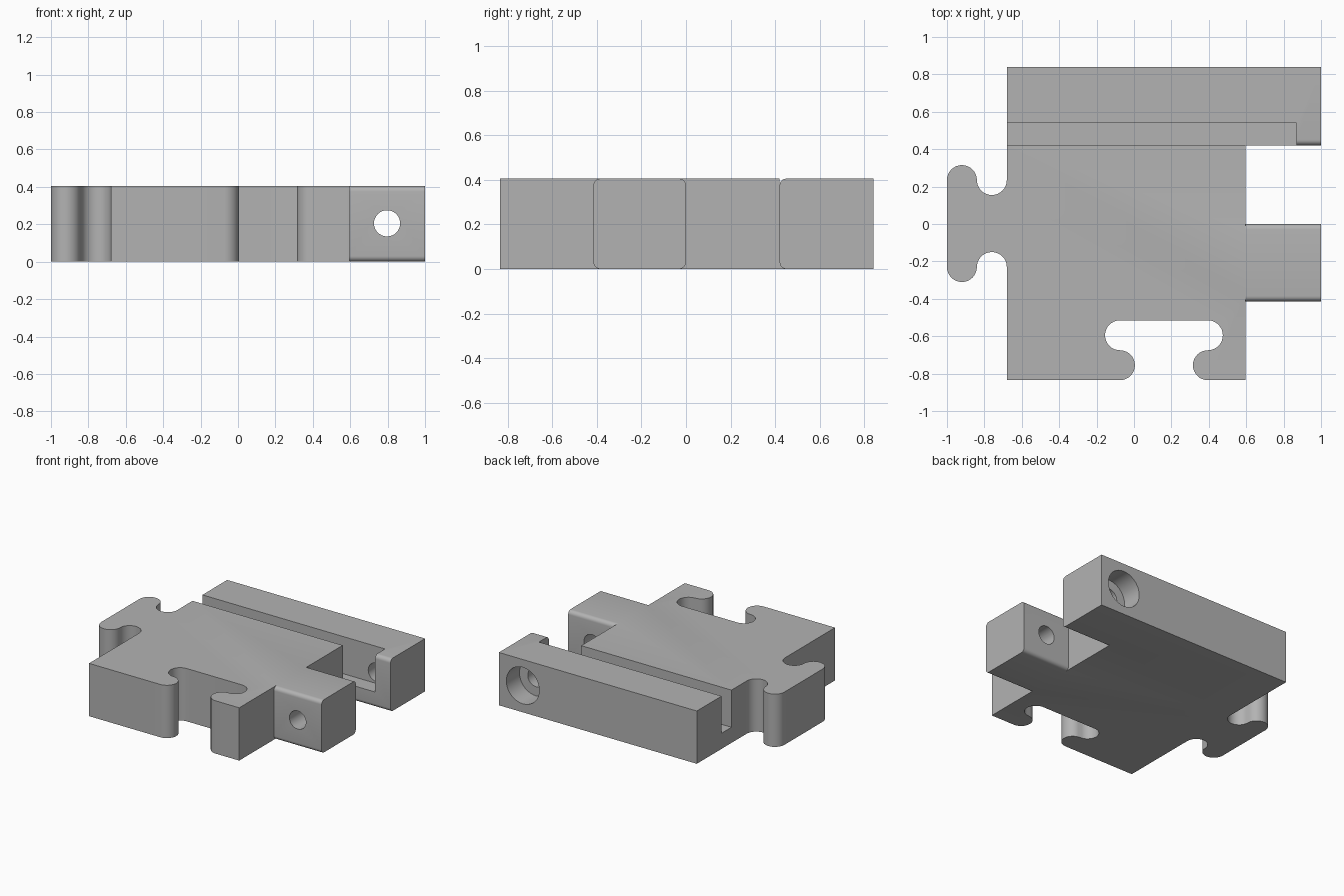
import bpy, bmesh, math
from mathutils import Vector

cube = bpy.data.objects.get("Cube")
if cube:
    bpy.data.objects.remove(cube, do_unlink=True)

H = 0.405      # plate thickness
R = 0.08       # radius of the interlocking curves
FILLET = 0.03  # rounding of the hinge edges

grey = bpy.data.materials.new("plain grey")
grey.use_nodes = True
colour = (0.45, 0.45, 0.45, 1)
grey.diffuse_color = colour
grey.node_tree.nodes["Principled BSDF"].inputs["Base Color"].default_value = colour


def arc(cx, cy, r, start, end, steps=16):
    angles = [math.radians(start + (end - start) * i / steps) for i in range(steps + 1)]
    return [(cx + r * math.cos(a), cy + r * math.sin(a)) for a in angles]


def prism(name, points, axis, low, high):
    """Extrude a closed outline along axis: z takes (x, y), x takes (y, z), y takes (x, z)."""
    place = {"z": lambda a, b: (a, b, low), "x": lambda a, b: (low, a, b),
             "y": lambda a, b: (a, low, b)}[axis]
    way = Vector([(high - low) * (axis == k) for k in "xyz"])
    bm = bmesh.new()
    face = bm.faces.new([bm.verts.new(place(*p)) for p in points])
    new = bmesh.ops.extrude_face_region(bm, geom=[face])["geom"]
    bmesh.ops.translate(bm, verts=[v for v in new if isinstance(v, bmesh.types.BMVert)], vec=way)
    bmesh.ops.remove_doubles(bm, verts=bm.verts, dist=1e-5)
    bmesh.ops.recalc_face_normals(bm, faces=bm.faces)
    mesh = bpy.data.meshes.new(name)
    bm.to_mesh(mesh)
    bm.free()
    mesh.materials.append(grey)
    obj = bpy.data.objects.new(name, mesh)
    bpy.context.collection.objects.link(obj)
    return obj


def rect(a0, b0, a1, b1):
    return [(a0, b0), (a1, b0), (a1, b1), (a0, b1)]


def combine(target, other, operation):
    """Boolean the other part into the target and remove it."""
    mod = target.modifiers.new("combine", "BOOLEAN")
    mod.object, mod.operation, mod.solver = other, operation, "EXACT"
    graph = bpy.context.evaluated_depsgraph_get()
    mesh = bpy.data.meshes.new_from_object(target.evaluated_get(graph))
    target.modifiers.clear()
    target.data = mesh
    bpy.data.objects.remove(other, do_unlink=True)


# Plate outline: socket in the front edge, matching tab on the left of the plan
lip, side = -0.755, 0.235
outline = [(-0.68, -0.835)]
outline += arc(-0.075, lip, R, -90, 90) + arc(-0.075, lip + 2 * R, R, 270, 90)
outline += arc(0.395, lip + 2 * R, R, 90, -90) + arc(0.395, lip, R, 90, 270)
outline += [(0.595, -0.835), (0.595, 0.84), (-0.68, 0.84)]
outline += arc(-0.76, side, R, 0, -180) + arc(-0.92, side, R, 0, 180)
outline += arc(-0.92, -side + 0.005, R, 180, 360) + arc(-0.76, -side + 0.005, R, 180, 0)
plate = prism("interlocking_plate", outline, "z", 0, H)

# Hinge arm with four rounded edges
f = FILLET
arm = []
for cy, cz, a in ((-f, H - f, 0), (f - 0.415, H - f, 90), (f - 0.415, f, 180), (-f, f, 270)):
    arm += arc(cy, cz, f, a, a + 90, 6)
combine(plate, prism("hinge_arm", arm, "x", 0.595, 1), "UNION")

# Rail end, rounded along its inner edges
rail = [(0.84, 0), (0.84, H)] + arc(0.42 + f, H - f, f, 90, 180, 6) + arc(0.42 + f, f, f, 180, 270, 6)
combine(plate, prism("rail_end", rail, "x", 0.595, 1), "UNION")

# Groove between plate and rail
combine(plate, prism("groove", rect(0.42, 0.12, 0.54, 0.6), "x", -0.8, 0.87), "DIFFERENCE")
# Open the groove fully beside the plate
combine(plate, prism("groove_mouth", rect(0.4, 0.12, 0.54, 0.6), "x", 0.6, 0.87), "DIFFERENCE")

# Bolt hole through arm and rail, with a counterbore at the back
combine(plate, prism("bolt_hole", arc(0.797, 0.205, 0.07, 0, 348.75, 31), "y", -0.6, 1), "DIFFERENCE")
combine(plate, prism("counterbore", arc(0.797, 0.205, 0.14, 0, 350, 35), "y", 0.68, 1), "DIFFERENCE")

# Merge flat seams and shade the curves
bm = bmesh.new()
bm.from_mesh(plate.data)
bmesh.ops.remove_doubles(bm, verts=bm.verts, dist=1e-5)
bmesh.ops.dissolve_limit(bm, angle_limit=math.radians(0.5), verts=bm.verts, edges=bm.edges)
bm.to_mesh(plate.data)
bm.free()
bpy.ops.object.select_all(action="DESELECT")
plate.select_set(True)
bpy.context.view_layer.objects.active = plate
bpy.ops.object.shade_smooth_by_angle(angle=math.radians(35))
